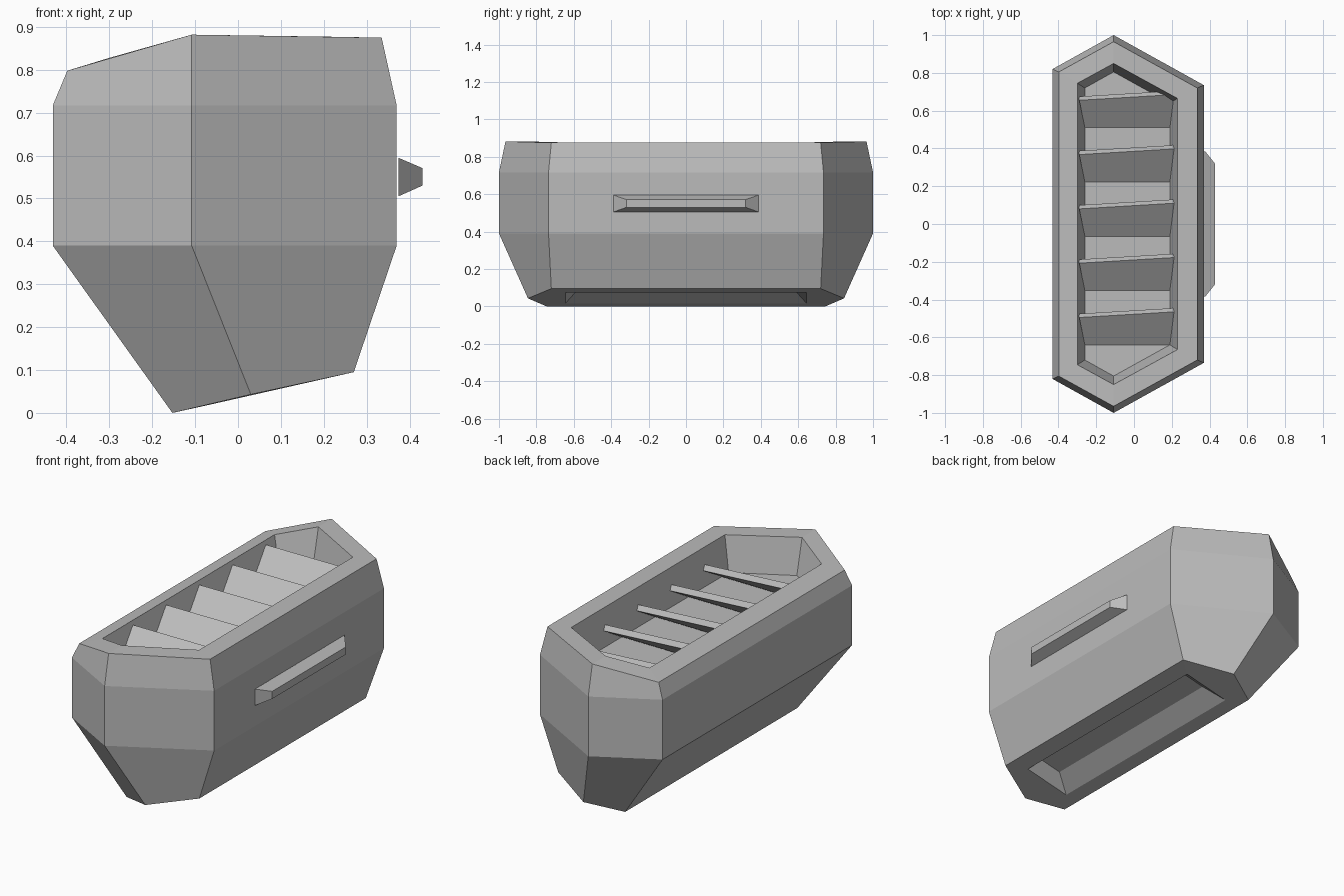
import bpy, bmesh

cube = bpy.data.objects.get("Cube")
if cube:
    bpy.data.objects.remove(cube, do_unlink=True)

# One grey for the whole model
grey = bpy.data.materials.new("plain_grey")
grey.use_nodes = True
colour = (0.5, 0.5, 0.5, 1)
grey.diffuse_color = colour
grey.node_tree.nodes["Principled BSDF"].inputs["Base Color"].default_value = colour


def make_object(name, bm):
    bmesh.ops.recalc_face_normals(bm, faces=bm.faces)
    mesh = bpy.data.meshes.new(name)
    bm.to_mesh(mesh)
    bm.free()
    mesh.materials.append(grey)
    obj = bpy.data.objects.new(name, mesh)
    bpy.context.collection.objects.link(obj)
    return obj


def mirrored_ring(bm, *half):
    """Closed ring from points at the back end, mirrored to the front."""
    back = [bm.verts.new(p) for p in half]
    front = [bm.verts.new((x, -y, z)) for x, y, z in reversed(half)]
    return back + front


def bridge(bm, a, b):
    for i in range(len(a)):
        j = (i + 1) % len(a)
        bm.faces.new((a[i], a[j], b[j], b[i]))


# Hull: six-sided rings given as right, nose, left
bm = bmesh.new()
rings = [mirrored_ring(bm, *half) for half in (
    ((0.27, 0.72, 0.095), (0.03, 0.845, 0.043), (-0.153, 0.745, 0)),
    ((0.37, 0.735, 0.39), (-0.108, 1, 0.39), (-0.432, 0.82, 0.39)),
    ((0.37, 0.735, 0.717), (-0.108, 1, 0.717), (-0.432, 0.82, 0.717)),
    ((0.335, 0.72, 0.875), (-0.108, 0.965, 0.882), (-0.398, 0.805, 0.798)),
    ((0.23, 0.665, 0.877), (-0.108, 0.85, 0.882), (-0.3, 0.745, 0.828)),
    ((0.19, 0.64, 0.69), (-0.108, 0.805, 0.69), (-0.26, 0.72, 0.69)),
)]
for a, b in zip(rings, rings[1:]):
    bridge(bm, a, b)
bm.faces.new(rings[-1])

# Shallow tapered recess in the sloping underside
mouth = mirrored_ring(bm, (0.18, 0.645, 0.075), (-0.08, 0.645, 0.016))
bed = mirrored_ring(bm, (0.14, 0.58, 0.115), (0.02, 0.58, 0.088))
bridge(bm, mouth, bed)
bm.faces.new(bed)
r_back, n_back, l_back, l_front, n_front, r_front = rings[0]
bm.faces.new((r_back, n_back, l_back, mouth[1], mouth[0]))
bm.faces.new((l_front, n_front, r_front, mouth[3], mouth[2]))
bm.faces.new((l_back, l_front, mouth[2], mouth[1]))
bm.faces.new((r_front, r_back, mouth[0], mouth[3]))
make_object("hull", bm)

# Leaning slats across the cavity
for i in range(5):
    y = -0.64 + 0.2875 * i
    face = ((-0.26, y, 0.69), (0.19, y, 0.69),
            (0.212, y + 0.175, 0.795), (-0.29, y + 0.145, 0.81))
    bm = bmesh.new()
    near = [bm.verts.new(p) for p in face]
    far = [bm.verts.new((px, py + 0.02, pz - 0.025)) for px, py, pz in face]
    bridge(bm, near, far)
    bm.faces.new(near)
    bm.faces.new(far)
    make_object(f"slat_{i + 1}", bm)

# Tapered side grip
bm = bmesh.new()
base = mirrored_ring(bm, (0.374, 0.388, 0.505), (0.374, 0.388, 0.595))
tip = mirrored_ring(bm, (0.43, 0.318, 0.53), (0.43, 0.318, 0.571))
bridge(bm, base, tip)
bm.faces.new(base)
bm.faces.new(tip)
make_object("side_grip", bm)
